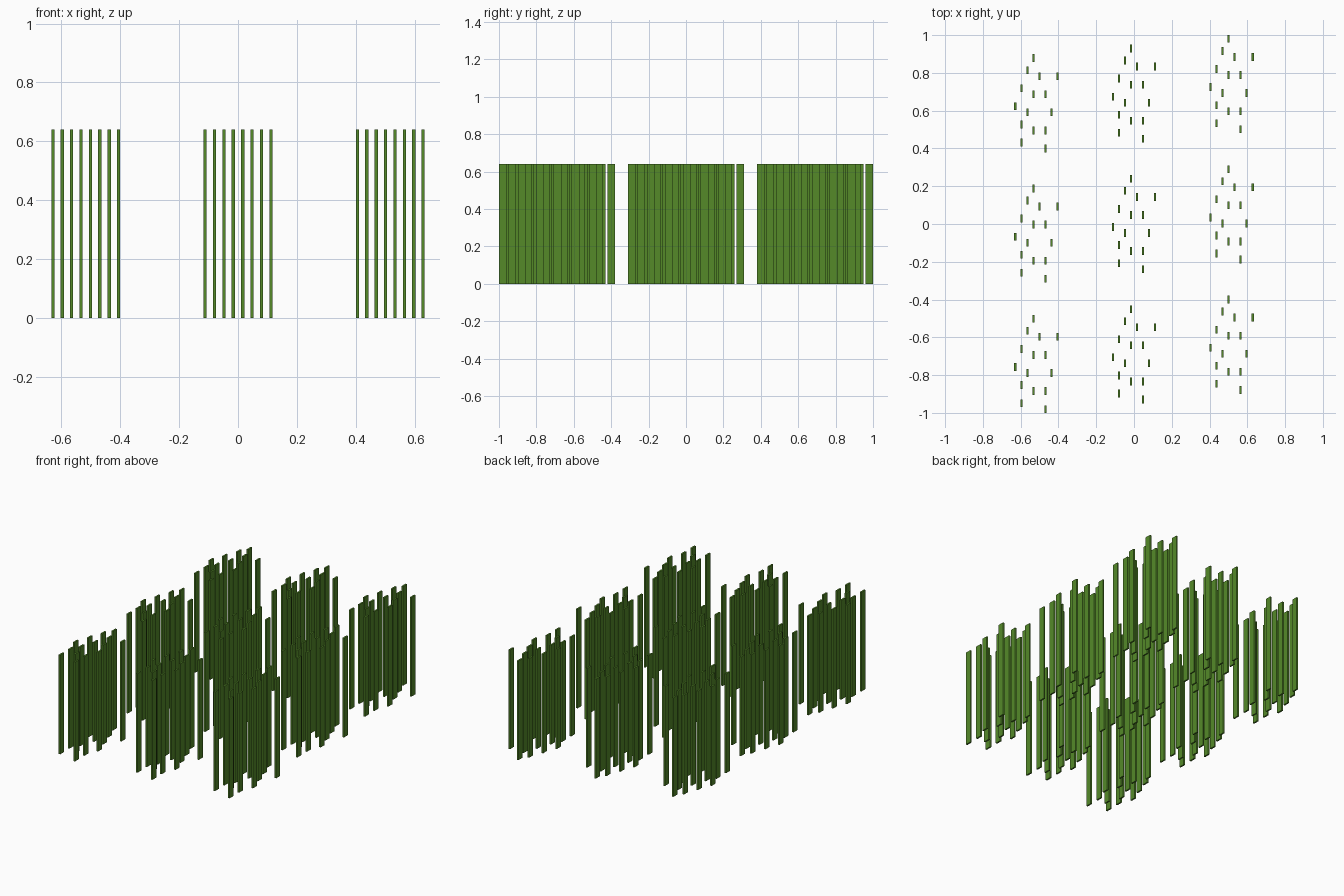
import bpy, bmesh
from mathutils import Matrix, Vector

if "Cube" in bpy.data.objects:
    bpy.data.objects.remove(bpy.data.objects["Cube"])

STEP = 0.0319                       # planting grid inside a tuft
BLADE = Vector((0.0107, 0.041, 0.64))

# (column, row) of each blade in one tuft, rows counted from the back
BLADES = [(3, 0), (2, 2), (4, 3), (7, 3), (1, 5), (3, 6), (5, 6), (0, 8),
          (2, 9), (6, 9), (1, 11), (3, 12), (5, 12), (1, 14), (5, 15)]

green = bpy.data.materials.new("grass_green")
green.diffuse_color = (0.09, 0.255, 0.022, 1)
green.use_nodes = True
green.node_tree.nodes["Principled BSDF"].inputs["Base Color"].default_value = green.diffuse_color

# One tuft mesh made of thin upright blades
bm = bmesh.new()
for col, row in BLADES:
    centre = Vector(((col - 3.5) * STEP, (7.5 - row) * STEP, BLADE.z / 2))
    bmesh.ops.create_cube(bm, size=1, matrix=Matrix.Translation(centre)
                          @ Matrix.Diagonal((*BLADE, 1)))
tuft = bpy.data.meshes.new("grass_tuft")
bm.to_mesh(tuft)
bm.free()
tuft.materials.append(green)

# Three by three skewed layout of tufts
for i in (-1, 0, 1):
    for j in (-1, 0, 1):
        ob = bpy.data.objects.new("grass_tuft", tuft)
        ob.location = (i * 0.517, i * 0.051 + j * 0.69, 0)
        bpy.context.collection.objects.link(ob)
